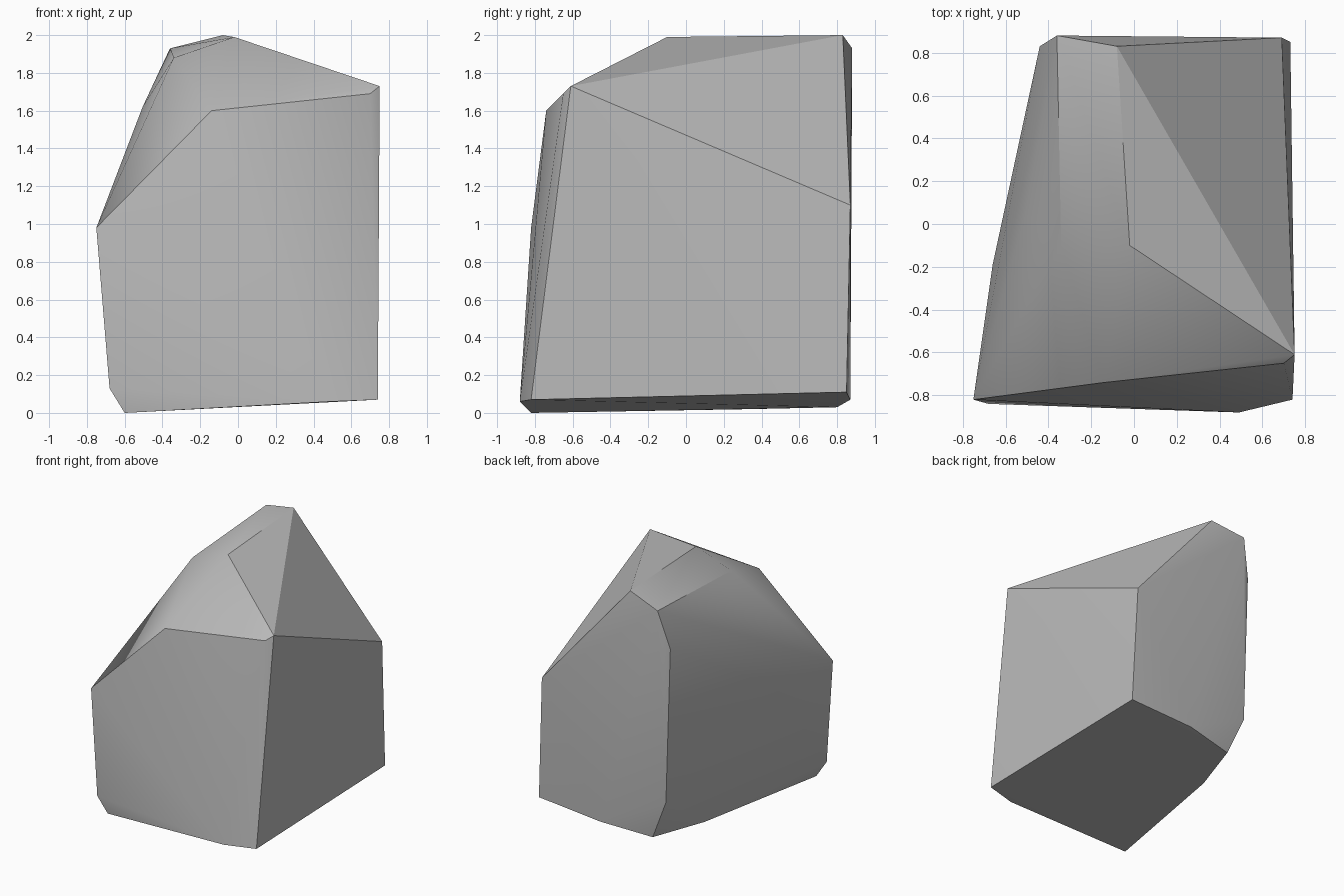
import bpy
import bmesh
from math import radians

cube = bpy.data.objects.get("Cube")
if cube:
    bpy.data.objects.remove(cube, do_unlink=True)

# Stone colour
stone = bpy.data.materials.new("stone grey")
stone.use_nodes = True
grey = (0.5, 0.5, 0.5, 1)
stone.diffuse_color = grey
stone.node_tree.nodes["Principled BSDF"].inputs["Base Color"].default_value = grey

# Corners of the boulder, grouped by region
base = [(-.60, -.82, 0), (.49, -.88, .06), (.74, -.82, .07), (.73, .85, .11),
        (.16, .87, .07), (-.26, .80, .03), (-.41, .34, .02)]
left_flank = [(-.68, -.84, .13), (-.75, -.82, .98), (-.66, -.19, 1.0),
              (-.505, .05, 1.62), (-.40, .83, .36), (-.44, .83, 1.62)]
shoulders = [(-.14, -.74, 1.60), (.70, -.65, 1.69), (.75, -.61, 1.73), (.69, .87, 1.10)]
crown = [(-.02, -.10, 1.99), (-.34, -.10, 1.88), (-.36, .88, 1.93), (-.08, .83, 2.0)]

# Wrap the corners in a convex skin
bm = bmesh.new()
for corner in base + left_flank + shoulders + crown:
    bm.verts.new(corner)
bmesh.ops.convex_hull(bm, input=bm.verts[:])
bmesh.ops.delete(bm, geom=[v for v in bm.verts if not v.link_faces], context='VERTS')
bmesh.ops.recalc_face_normals(bm, faces=bm.faces[:])

mesh = bpy.data.meshes.new("boulder")
bm.to_mesh(mesh)
bm.free()
mesh.materials.append(stone)
boulder = bpy.data.objects.new("boulder", mesh)
bpy.context.collection.objects.link(boulder)

# Soft facets with crisp main edges
bpy.ops.object.select_all(action='DESELECT')
boulder.select_set(True)
bpy.context.view_layer.objects.active = boulder
bpy.ops.object.shade_smooth_by_angle(angle=radians(30))
